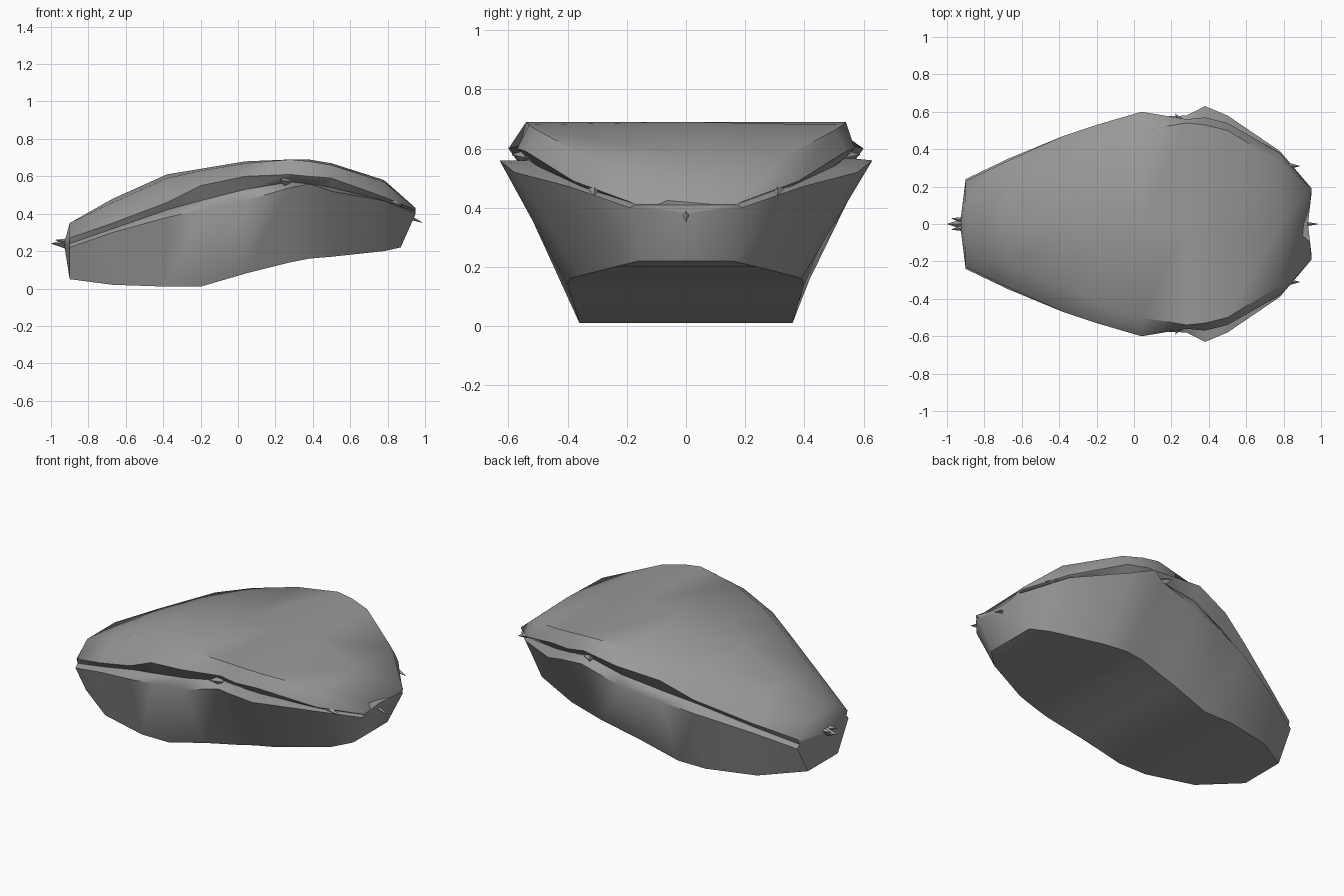
import bpy
import bmesh
import math
from mathutils import Vector

cube = bpy.data.objects.get("Cube")
if cube:
    bpy.data.objects.remove(cube)

# One plain grey for the whole shell
grey = bpy.data.materials.new("shell grey")
grey.use_nodes = True
colour = (0.32, 0.32, 0.32, 1)
grey.diffuse_color = colour
grey.node_tree.nodes["Principled BSDF"].inputs["Base Color"].default_value = colour

# Half sections along x: x, crown z, then (y, z) of the
# top edge, upper rim, seam groove, lower lip and base edge
SECTIONS = [
    (-.9, .35, (.13, .35), (.23, .27), (.22, .24), (.24, .22), (.14, .05)),
    (-.67, .48, (.22, .46), (.34, .35), (.32, .32), (.35, .3), (.29, .02)),
    (-.38, .61, (.33, .59), (.47, .46), (.43, .42), (.47, .38), (.36, .01)),
    (-.2, .64, (.42, .63), (.53, .55), (.49, .47), (.52, .42), (.36, .01)),
    (.04, .68, (.5, .67), (.6, .6), (.55, .53), (.57, .47), (.38, .08)),
    (.28, .69, (.54, .69), (.56, .61), (.53, .57), (.58, .54), (.4, .14)),
    (.38, .69, (.53, .68), (.57, .6), (.53, .56), (.63, .56), (.39, .16)),
    (.5, .67, (.5, .66), (.54, .59), (.5, .54), (.58, .52), (.36, .17)),
    (.78, .58, (.33, .57), (.38, .49), (.35, .47), (.39, .47), (.24, .2)),
    (.95, .39, (.19, .43), (.19, .42), (.17, .41), (.19, .4), (.16, .22)),
]
TAIL = Vector((-.93, 0, .24))
NOSE = Vector((.93, 0, .38))


def make_object(name, bm, angle=50):
    """Turn a bmesh into a grey object with smooth faces and sharp creases."""
    bmesh.ops.remove_doubles(bm, verts=bm.verts, dist=0.0005)
    bmesh.ops.recalc_face_normals(bm, faces=bm.faces)
    mesh = bpy.data.meshes.new(name)
    bm.to_mesh(mesh)
    bm.free()
    mesh.materials.append(grey)
    obj = bpy.data.objects.new(name, mesh)
    bpy.context.collection.objects.link(obj)
    bpy.ops.object.select_all(action='DESELECT')
    obj.select_set(True)
    bpy.context.view_layer.objects.active = obj
    bpy.ops.object.shade_smooth_by_angle(angle=math.radians(angle))
    return obj


def loft(name, profiles):
    """Skin mirrored half profiles and close both ends on a point."""
    bm = bmesh.new()
    rings = []
    for half in profiles:
        mirrored = [Vector((p.x, -p.y, p.z)) for p in reversed(half) if p.y > 0]
        rings.append([bm.verts.new(p) for p in half + mirrored])
    count = len(rings[0])
    for a, b in zip(rings, rings[1:]):
        for i in range(count - 1):
            bm.faces.new((a[i], a[i + 1], b[i + 1], b[i]))
        bm.faces.new((a[-1], a[0], b[0], b[-1]))
    for ring, point in ((rings[0], TAIL), (rings[-1], NOSE)):
        tip = bm.verts.new(point)
        for i in range(count):
            bm.faces.new((ring[i], ring[(i + 1) % count], tip))
    return make_object(name, bm)


def upper_half(section):
    x, crown, *pairs = section
    middle = min(x, NOSE.x)
    points = [Vector((x, y, z)) for y, z in pairs[:3]]
    return [Vector((middle, 0, crown))] + points + [Vector((middle, 0, pairs[2][1]))]


def lower_half(section):
    x, crown, *pairs = section
    base_x = min(x, .87)
    base_y, base_z = pairs[4]
    points = [Vector((x, y, z)) for y, z in pairs[2:4]]
    return ([Vector((min(x, NOSE.x), 0, pairs[2][1]))] + points
            + [Vector((base_x, base_y, base_z)), Vector((base_x, 0, base_z))])


def spike(name, root, tip, radius):
    """A small four-sided thorn from root to tip."""
    root, tip = Vector(root), Vector(tip)
    axis = tip - root
    bm = bmesh.new()
    bmesh.ops.create_cone(bm, cap_ends=True, segments=4, radius1=radius,
                          radius2=0, depth=axis.length)
    turn = axis.to_track_quat('Z', 'Y').to_matrix().to_4x4()
    turn.translation = (root + tip) / 2
    bmesh.ops.transform(bm, matrix=turn, verts=bm.verts)
    return make_object(name, bm, 20)


# Two halves of the shell, meeting in the seam groove
loft("upper_shell", [upper_half(s) for s in SECTIONS])
loft("lower_shell", [lower_half(s) for s in SECTIONS])

# Little thorns at the tail and nose
spike("tail_thorn", (-.9, 0, .24), (-1, 0, .24), .035)
for side, label in ((1, "left"), (-1, "right")):
    spike("tail_barb_" + label, (-.9, side * .02, .25), (-.98, side * .03, .26), .02)
    # Chips along the seam on each side
    spike("seam_chip_" + label, (.26, side * .53, .57), (.22, side * .59, .58), .03)
    spike("rim_chip_" + label, (.8, side * .31, .47), (.89, side * .31, .44), .025)
spike("nose_thorn", (.92, 0, .38), (.99, 0, .35), .012)
